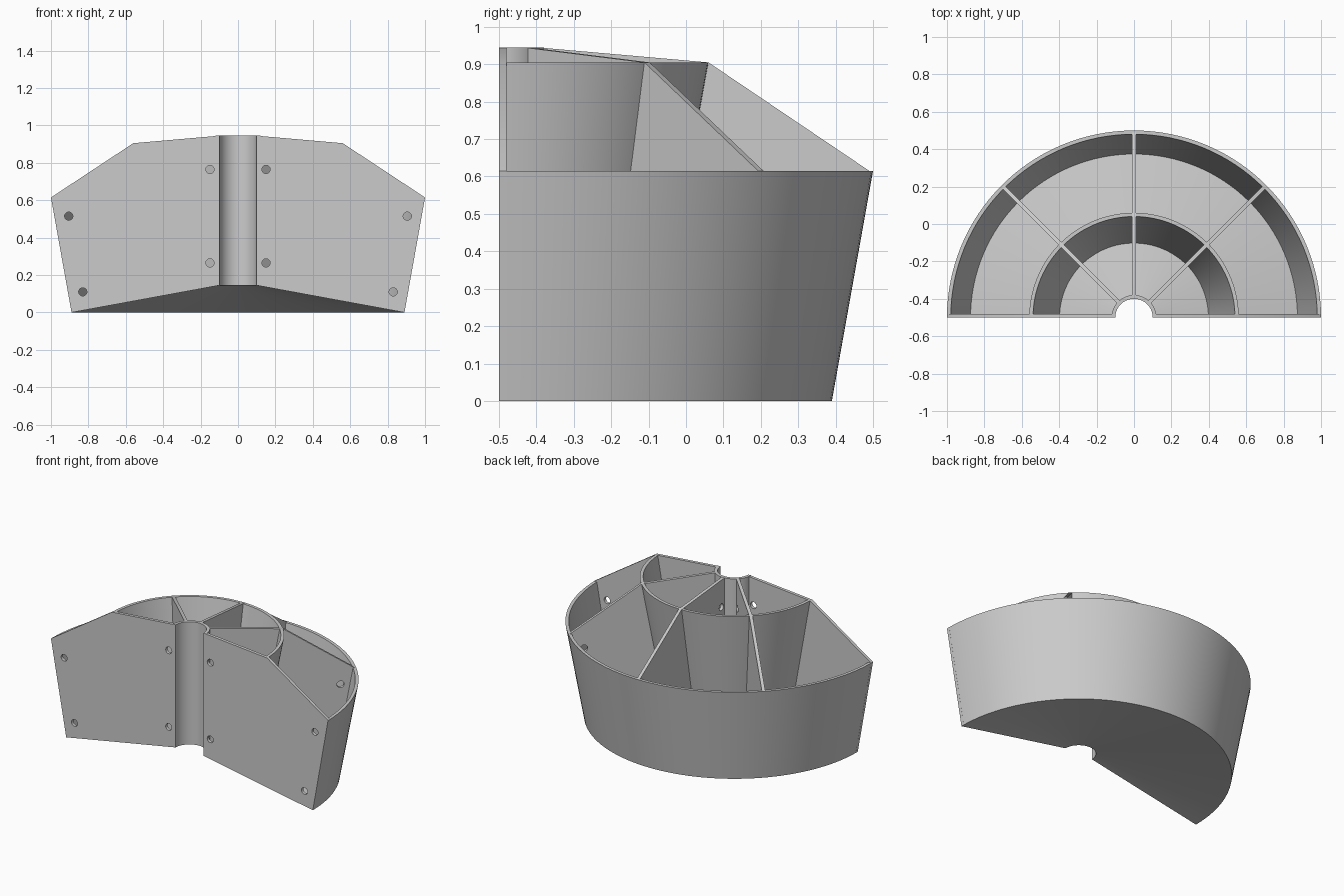
import bpy, bmesh
from math import pi, sin, cos, radians

cube = bpy.data.objects.get("Cube")
if cube:
    bpy.data.objects.remove(cube, do_unlink=True)

grey = bpy.data.materials.new("light_grey")
grey.use_nodes = True
colour = (0.6, 0.6, 0.6, 1)
grey.diffuse_color = colour
grey.node_tree.nodes["Principled BSDF"].inputs["Base Color"].default_value = colour

AXIS_Y = -0.5      # the half round is swept about this line
STEPS = 64


def select_only(ob):
    bpy.ops.object.select_all(action='DESELECT')
    ob.select_set(True)
    bpy.context.view_layer.objects.active = ob


def half_round(name, section, inset=0.3):
    """Sweep a closed (radius, height) section through half a turn."""
    bm = bmesh.new()
    rings = []
    for i in range(STEPS + 1):
        a = radians(inset + (180 - 2 * inset) * i / STEPS)
        rings.append([bm.verts.new((r * cos(a), AXIS_Y + r * sin(a), z)) for r, z in section])
    n = len(section)
    for a, b in zip(rings, rings[1:]):
        for j in range(n):
            k = (j + 1) % n
            bm.faces.new((a[j], a[k], b[k], b[j]))
    bm.faces.new(rings[0])
    bm.faces.new(rings[-1])
    bmesh.ops.recalc_face_normals(bm, faces=bm.faces)
    mesh = bpy.data.meshes.new(name)
    bm.to_mesh(mesh)
    bm.free()
    mesh.materials.append(grey)
    ob = bpy.data.objects.new(name, mesh)
    bpy.context.collection.objects.link(ob)
    select_only(ob)
    bpy.ops.object.shade_smooth_by_angle(angle=radians(30))
    return ob


def panel(name, outline, angle, y):
    """Radial wall with four round holes, cut from a filled flat curve."""
    curve = bpy.data.curves.new(name, 'CURVE')
    curve.dimensions = '2D'
    curve.fill_mode = 'BOTH'
    curve.extrude = 0.01
    loops = [outline]
    for r, z in HOLES:
        loops.append([(r + 0.022 * cos(2 * pi * i / 24), z + 0.022 * sin(2 * pi * i / 24))
                      for i in range(24)])
    for pts in loops:
        spline = curve.splines.new('POLY')
        spline.points.add(len(pts) - 1)
        for p, (r, z) in zip(spline.points, pts):
            p.co = (r, z, 0, 1)
        spline.use_cyclic_u = True
    curve.materials.append(grey)
    ob = bpy.data.objects.new(name, curve)
    ob.location = (0, y, 0)
    ob.rotation_euler = (pi / 2, 0, angle)
    bpy.context.collection.objects.link(ob)
    select_only(ob)
    bpy.ops.object.convert(target='MESH')
    bm = bmesh.new()
    bm.from_mesh(ob.data)
    bmesh.ops.remove_doubles(bm, verts=bm.verts, dist=0.0001)
    bmesh.ops.recalc_face_normals(bm, faces=bm.faces)
    bm.to_mesh(ob.data)
    bm.free()
    bpy.ops.object.shade_smooth_by_angle(angle=radians(30))


HOLES = [(0.15, 0.765), (0.15, 0.265), (0.905, 0.515), (0.83, 0.11)]

# Hub, conical floor and flared outer wall in one section
half_round("outer_shell", [(0.1, 0.945), (0.1, 0.145), (0.89, 0), (1, 0.615),
                           (0.98, 0.615), (0.874, 0.023), (0.12, 0.162), (0.12, 0.945)])

# Flared ring between the inner and outer compartments
half_round("inner_ring", [(0.56, 0.905), (0.54, 0.905), (0.396, 0.1), (0.416, 0.1)])

# Flat front walls either side of the hub
front = [(0.1, 0.145), (0.89, 0), (1, 0.615), (0.56, 0.905), (0.1, 0.945)]
panel("front_wall_left", front, 0, AXIS_Y + 0.01)
panel("front_wall_right", front, pi, AXIS_Y + 0.01)

# Dividers, ending inside the hub and outer wall
inner = [(0.105, 0.15), (0.88, 0.008), (0.99, 0.615), (0.56, 0.905), (0.105, 0.945)]
for side, degrees in (("left", 45), ("middle", 90), ("right", 135)):
    panel("divider_" + side, inner, radians(degrees), AXIS_Y)
